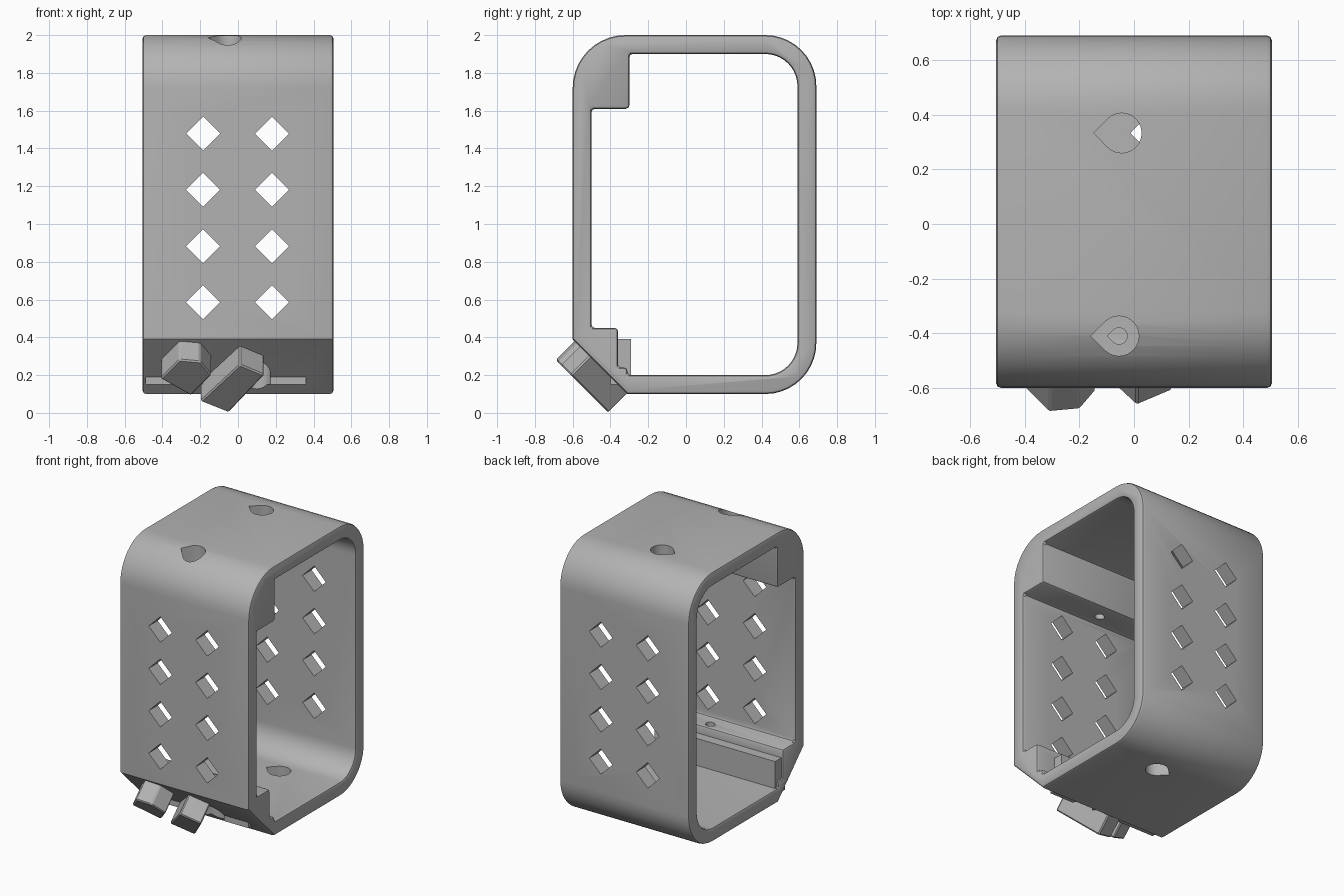
import bpy, bmesh
from math import cos, sin, pi, radians
from mathutils import Vector

if "Cube" in bpy.data.objects:
    bpy.data.objects.remove(bpy.data.objects["Cube"], do_unlink=True)

grey = bpy.data.materials.new("plain grey")
grey.use_nodes = True
colour = (0.45, 0.45, 0.45, 1)
grey.diffuse_color = colour
grey.node_tree.nodes["Principled BSDF"].inputs["Base Color"].default_value = colour


def prism(name, points, sweep):
    """Solid made by sweeping a flat outline along a vector."""
    bm = bmesh.new()
    face = bm.faces.new([bm.verts.new(p) for p in points])
    new = bmesh.ops.extrude_face_region(bm, geom=[face])["geom"]
    bmesh.ops.translate(bm, vec=Vector(sweep),
                        verts=[g for g in new if isinstance(g, bmesh.types.BMVert)])
    bmesh.ops.recalc_face_normals(bm, faces=bm.faces)
    mesh = bpy.data.meshes.new(name)
    bm.to_mesh(mesh)
    bm.free()
    obj = bpy.data.objects.new(name, mesh)
    obj.data.materials.append(grey)
    bpy.context.scene.collection.objects.link(obj)
    return obj


def apply(obj, mod):
    bpy.context.view_layer.objects.active = obj
    bpy.ops.object.modifier_apply(modifier=mod.name)


def boolean(obj, tool, operation="DIFFERENCE"):
    mod = obj.modifiers.new("join", "BOOLEAN")
    mod.operation, mod.solver, mod.object = operation, "EXACT", tool
    apply(obj, mod)
    bpy.data.objects.remove(tool, do_unlink=True)


def arc(y, z, r, start, steps=10):
    """Quarter circle in the side profile, counter-clockwise."""
    angles = [start + pi / 2 * i / steps for i in range(steps + 1)]
    return [(y + r * cos(a), z + r * sin(a)) for a in angles]


def across(name, profile, x0, x1):
    return prism(name, [(x0, y, z) for y, z in profile], (x1 - x0, 0, 0))


def teardrop(x, y, r, z0, z1):
    ring = [(x + r * cos(a), y + r * sin(a), z0)
            for a in [radians(-135 + 15 * i) for i in range(19)]]
    return prism("drill", ring + [(x - r * 1.41, y, z0)], (0, 0, z1 - z0))


# Rounded frame with a chamfered front foot
outer = (arc(0.42, 0.37, 0.27, -pi / 2) + arc(0.42, 1.73, 0.27, 0)
         + arc(-0.32, 1.72, 0.28, pi / 2) + [(-0.6, 0.39), (-0.31, 0.1)])
inner = (arc(0.42, 0.37, 0.17, -pi / 2) + arc(0.42, 1.73, 0.17, 0)
         + [(-0.3, 1.9), (-0.3, 1.61), (-0.5, 1.61), (-0.5, 0.45),
            (-0.36, 0.45), (-0.36, 0.24), (-0.31, 0.24), (-0.31, 0.2)])
frame = across("frame", outer, -0.505, 0.505)
boolean(frame, across("opening", inner, -0.7, 0.7))
bevel = frame.modifiers.new("rim", "BEVEL")
bevel.width, bevel.segments = 0.018, 2
bevel.limit_method, bevel.angle_limit = "ANGLE", radians(60)
apply(frame, bevel)

# Lower inside step, stopping short of one end
step = [(-0.4, 0.15), (-0.29, 0.15), (-0.29, 0.39), (-0.4, 0.39)]
boolean(frame, across("step", step, -0.49, 0.36), "UNION")

# Diamond vents through front and back walls
for x in (-0.185, 0.18):
    for row in range(4):
        z, s = 0.585 + 0.298 * row, 0.09
        diamond = [(x + s, -1, z), (x, -1, z + s), (x - s, -1, z), (x, -1, z - s)]
        boolean(frame, prism("vent", diamond, (0, 2, 0)))

# Teardrop screw holes: top rear, top front, floor, foot
for x, y, r, z0, z1 in ((-0.045, 0.333, 0.073, 1.8, 2.1),
                        (-0.055, -0.41, 0.073, 1.75, 2.1),
                        (-0.055, -0.41, 0.03, 1.5, 1.8),
                        (0.09, 0.333, 0.073, 0, 0.3),
                        (0.1, -0.41, 0.073, 0, 0.32),
                        (0.1, -0.41, 0.03, 0.3, 0.6)):
    boolean(frame, teardrop(x, y, r, z0, z1))


# Slanted stubs standing out from the chamfered foot
def stub(name, outline):
    obj = prism(name, [(x, -0.41 - z, z) for x, z in outline], (0, 0.11, 0.11))
    edge = obj.modifiers.new("soft edges", "BEVEL")
    edge.width = 0.008
    apply(obj, edge)
    return obj


stub("right_stub", [(-0.31, 0.28), (-0.2, 0.27), (-0.14, 0.2), (-0.25, 0.09), (-0.41, 0.18)])
stub("left_stub", [(0.01, 0.255), (0.14, 0.2), (-0.05, 0), (-0.2, 0.06)])

bpy.ops.object.select_all(action="DESELECT")
frame.select_set(True)
bpy.context.view_layer.objects.active = frame
bpy.ops.object.shade_smooth_by_angle(angle=radians(30))
